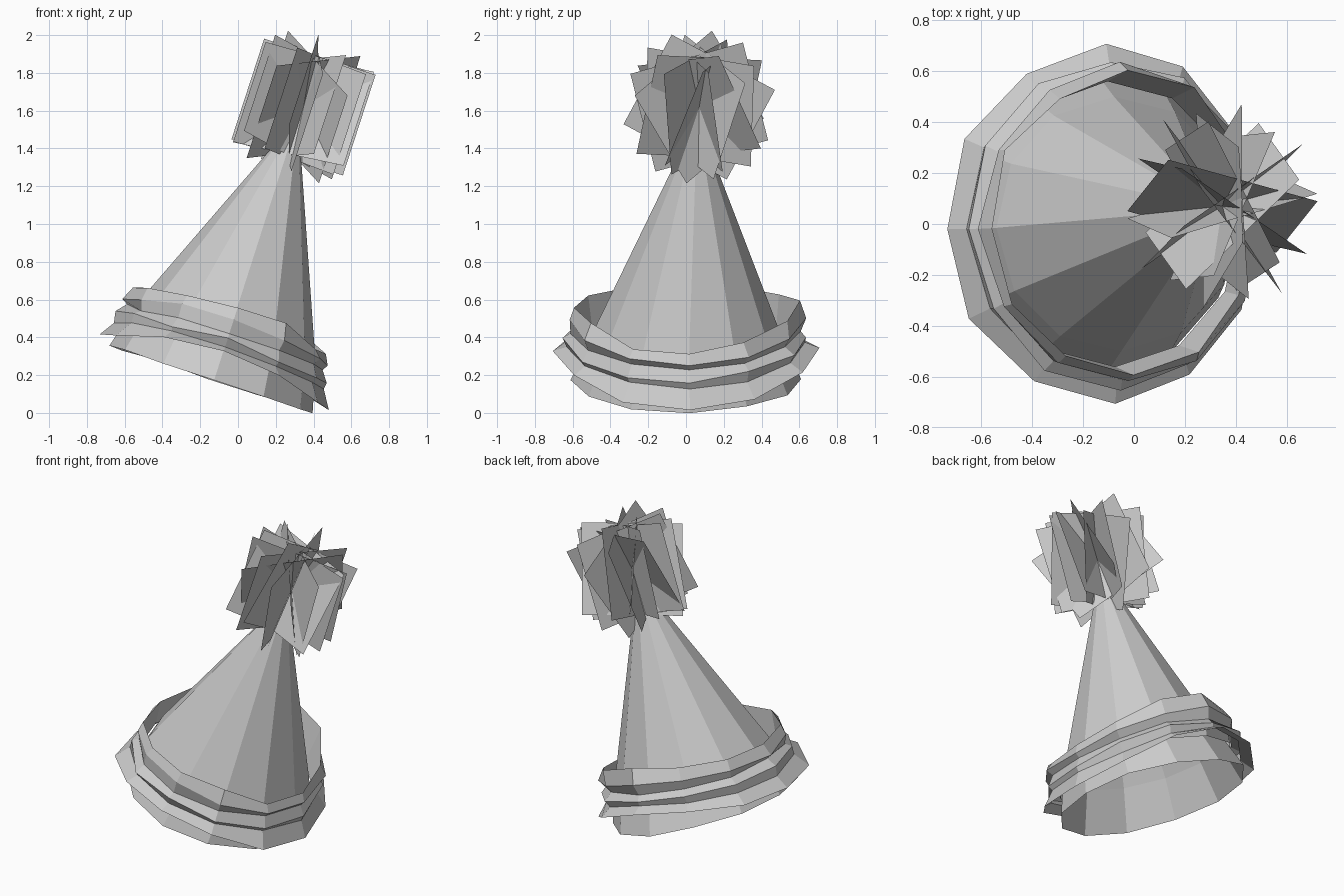
import bpy, bmesh, math, random
from mathutils import Matrix, Vector

if "Cube" in bpy.data.objects:
    bpy.data.objects.remove(bpy.data.objects["Cube"])
random.seed(4)

grey = bpy.data.materials.new("light_grey")
grey.use_nodes = True
grey.diffuse_color = (0.6, 0.6, 0.6, 1)
grey.node_tree.nodes["Principled BSDF"].inputs["Base Color"].default_value = (0.6, 0.6, 0.6, 1)

SIDES = 12
# Hat leans towards +x about the middle of its brim
FRAME = Matrix.Translation((-0.08, 0, 0.37)) @ Matrix.Rotation(math.radians(18), 4, 'Y')


def finish(name, bm):
    """Turn a bmesh in hat space into a flat-shaded object."""
    bm.transform(FRAME)
    mesh = bpy.data.meshes.new(name)
    bm.to_mesh(mesh)
    bm.free()
    mesh.materials.append(grey)
    obj = bpy.data.objects.new(name, mesh)
    bpy.context.collection.objects.link(obj)


def add_rings(bm, profile):
    """Bridge rings given as (radius, x squash, height, waviness, jitter)."""
    rings = []
    for r, squash, h, wave, jitter in profile:
        ring = []
        for i in range(SIDES):
            a = 2 * math.pi * i / SIDES + 0.03
            rr = r + random.uniform(-jitter, jitter)
            hh = h - wave * math.cos(2 * a) + random.uniform(-jitter, jitter)
            ring.append(bm.verts.new((rr * squash * math.cos(a), rr * math.sin(a), hh)))
        rings.append(ring)
    for upper, lower in zip(rings, rings[1:]):
        for i in range(SIDES):
            j = (i + 1) % SIDES
            bm.faces.new((upper[i], lower[i], lower[j], upper[j]))
    return rings


# Cone with a steeper base band, open underneath, tip slightly off centre
bm = bmesh.new()
top = add_rings(bm, [(0.50, 1.0, 0.05, 0, 0), (0.61, 0.92, -0.20, 0, 0.008)])[0]
tip = bm.verts.new((0.01, 0.06, 1.26))
for i in range(SIDES):
    bm.faces.new((top[i], top[(i + 1) % SIDES], tip))
finish("cone", bm)

# Brim: pleated band standing around the cone base, flaring at its lower edge
bm = bmesh.new()
add_rings(bm, [(0.56, 0.95, -0.03, 0.0, 0.0),
               (0.595, 0.92, 0.165, 0.05, 0.018), (0.625, 0.92, 0.10, 0.035, 0.012),
               (0.60, 0.92, 0.045, 0.015, 0.012), (0.64, 0.92, 0.0, 0.02, 0.015),
               (0.625, 0.92, -0.04, 0.03, 0.01), (0.70, 0.92, -0.10, 0.065, 0.01)])
finish("pleated_brim", bm)

# Pompom: flat cards crossing at one point
bm = bmesh.new()
CARDS = 11
centre = Vector((0.02, 0.07, 1.32))
for i in range(CARDS):
    turn = math.pi * i / CARDS
    roll = 0 if i == 0 else math.radians(-33 + 66 * ((i * 0.618) % 1))
    spin = Matrix.Rotation(roll, 3, 'X') @ Matrix.Rotation(turn, 3, 'Z')
    corners = [(-0.31, -0.28), (0.31, -0.28), (0.31, 0.28), (-0.31, 0.28)]
    bm.faces.new([bm.verts.new(centre + spin @ Vector((u, 0, v))) for u, v in corners])
finish("pompom", bm)
